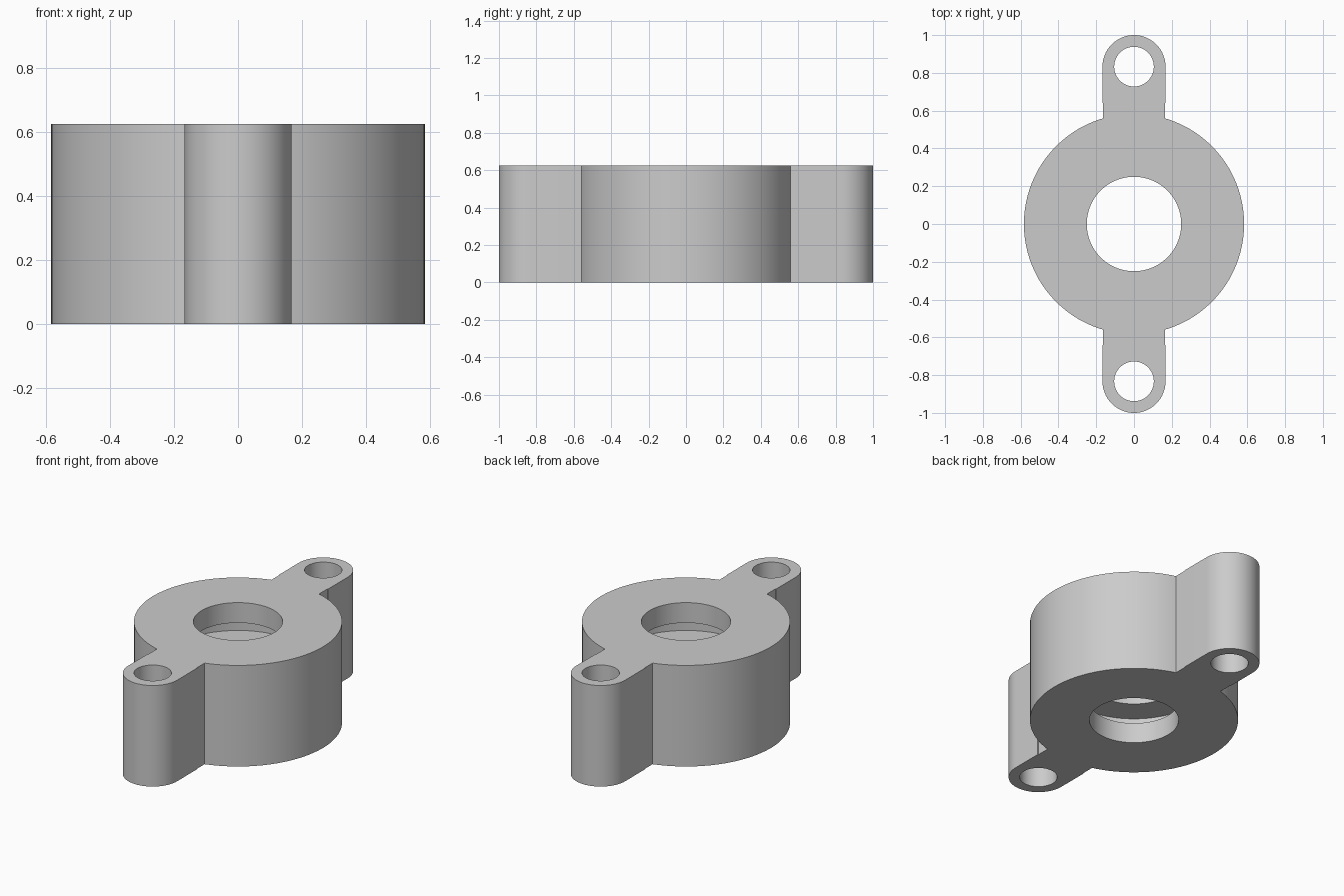
import bpy, bmesh, math

if "Cube" in bpy.data.objects:
    bpy.data.objects.remove(bpy.data.objects["Cube"])

H = 0.625                     # overall height
R_BODY, R_BORE, R_GROOVE = 0.583, 0.25, 0.417
EAR_Y, EAR_R, EAR_HOLE = 0.833, 0.167, 0.105
SEG = 96

grey = bpy.data.materials.new("light grey")
grey.diffuse_color = (0.6, 0.6, 0.6, 1)
grey.use_nodes = True
grey.node_tree.nodes["Principled BSDF"].inputs["Base Color"].default_value = grey.diffuse_color


def finish(name, bm):
    bmesh.ops.recalc_face_normals(bm, faces=bm.faces)
    me = bpy.data.meshes.new(name)
    bm.to_mesh(me)
    bm.free()
    me.materials.append(grey)
    ob = bpy.data.objects.new(name, me)
    bpy.context.collection.objects.link(ob)
    return ob


def lathe(name, profile):
    """Revolve a closed (radius, z) profile around z."""
    bm = bmesh.new()
    rings = []
    for i in range(SEG):
        a = 2 * math.pi * i / SEG
        rings.append([bm.verts.new((r * math.cos(a), r * math.sin(a), z)) for r, z in profile])
    n = len(profile)
    for i in range(SEG):
        p, q = rings[i], rings[(i + 1) % SEG]
        for j in range(n):
            k = (j + 1) % n
            bm.faces.new((p[j], q[j], q[k], p[k]))
    return finish(name, bm)


def prism(name, outline, z0, z1):
    """Extrude an (x, y) outline from z0 to z1."""
    bm = bmesh.new()
    face = bm.faces.new([bm.verts.new((x, y, z0)) for x, y in outline])
    top = bmesh.ops.extrude_face_region(bm, geom=[face])["geom"]
    bmesh.ops.translate(bm, vec=(0, 0, z1 - z0),
                        verts=[v for v in top if isinstance(v, bmesh.types.BMVert)])
    return finish(name, bm)


def boolean(target, other, operation):
    mod = target.modifiers.new(operation.lower(), 'BOOLEAN')
    mod.operation, mod.object, mod.solver = operation, other, 'EXACT'
    bpy.context.view_layer.objects.active = target
    bpy.ops.object.modifier_apply(modifier=mod.name)
    bpy.data.objects.remove(other)


# Round body: bore with two ring grooves inside, in five equal layers
t = H / 5
body = lathe("flanged_housing", [
    (R_BODY, 0), (R_BODY, H),
    (R_BORE, H), (R_BORE, 4 * t), (R_GROOVE, 4 * t), (R_GROOVE, 3 * t),
    (R_BORE, 3 * t), (R_BORE, 2 * t), (R_GROOVE, 2 * t), (R_GROOVE, t),
    (R_BORE, t), (R_BORE, 0)])

# Mounting ears: slightly narrower root, rounded end, bolt hole
for s in (1, -1):
    outline = [(-0.163, 0.5), (0.163, 0.5), (0.163, 0.64), (EAR_R, 0.64)]
    outline += [(EAR_R * math.cos(math.pi * i / 32), EAR_Y + EAR_R * math.sin(math.pi * i / 32))
                for i in range(33)]
    outline += [(-EAR_R, 0.64), (-0.163, 0.64)]
    ear = prism("ear", [(s * x, s * y) for x, y in outline], 0, H)
    hole = [(EAR_HOLE * math.cos(math.pi * i / 24), s * EAR_Y + EAR_HOLE * math.sin(math.pi * i / 24))
            for i in range(48)]
    boolean(ear, prism("bolt_hole", hole, -0.1, H + 0.1), 'DIFFERENCE')
    boolean(body, ear, 'UNION')

# Smooth round walls, crisp rims
bpy.ops.object.select_all(action='DESELECT')
body.select_set(True)
bpy.context.view_layer.objects.active = body
bpy.ops.object.shade_smooth_by_angle(angle=math.radians(30))
